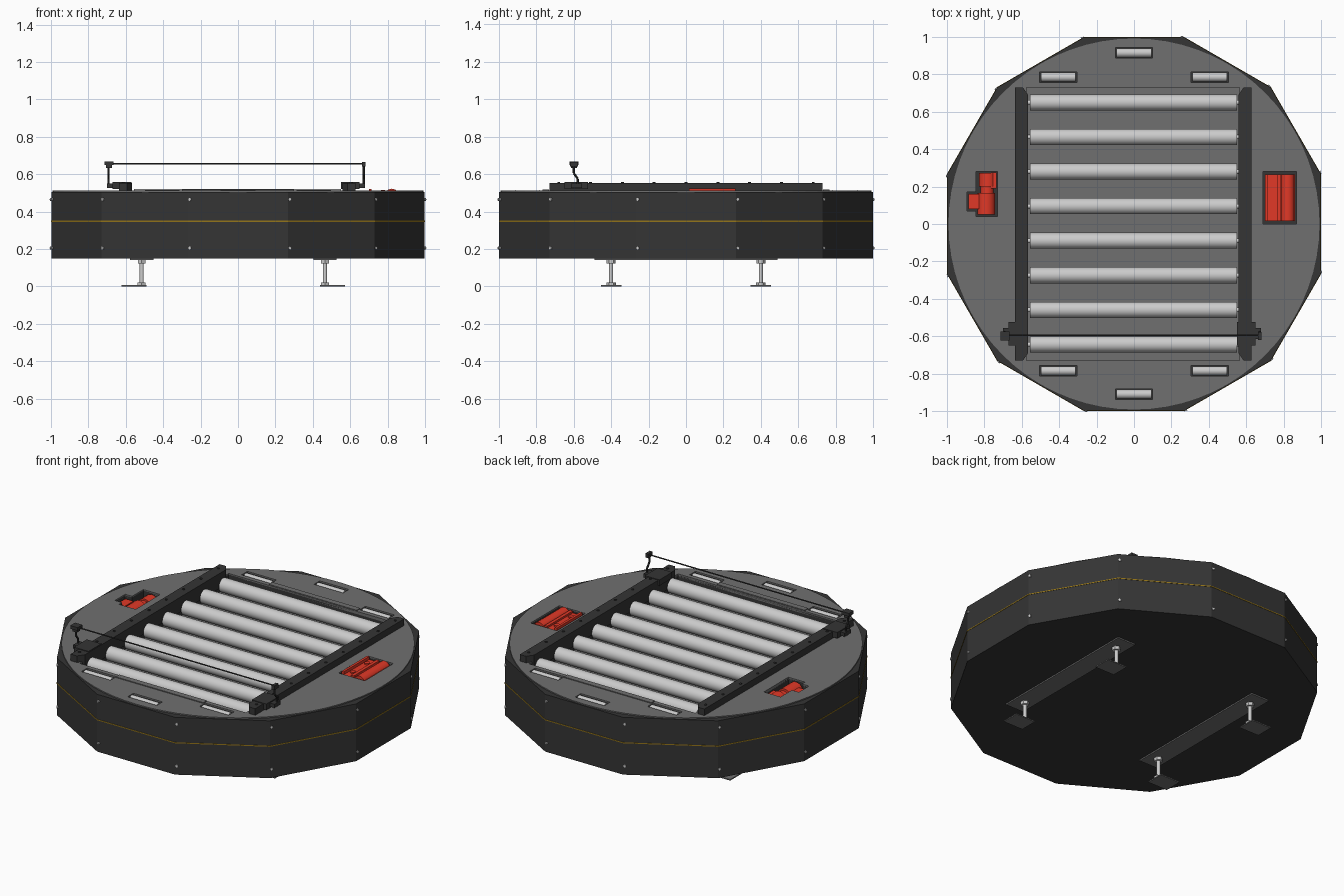
import bpy, bmesh, math
from mathutils import Vector, Matrix

if "Cube" in bpy.data.objects:
    bpy.data.objects.remove(bpy.data.objects["Cube"])


def material(name, r, g, b):
    m = bpy.data.materials.new(name)
    m.diffuse_color = (r, g, b, 1)
    m.use_nodes = True
    m.node_tree.nodes["Principled BSDF"].inputs["Base Color"].default_value = m.diffuse_color
    return m


DARK = material("dark_paint", 0.035, 0.035, 0.035)
GREY = material("grey_plate", 0.16, 0.16, 0.16)
STEEL = material("steel", 0.55, 0.55, 0.55)
RED = material("red_paint", 0.75, 0.04, 0.02)
AMBER = material("amber_line", 0.3, 0.18, 0.01)


def finish(bm, name, mat, smooth=False):
    bmesh.ops.recalc_face_normals(bm, faces=bm.faces)
    me = bpy.data.meshes.new(name)
    bm.to_mesh(me)
    bm.free()
    ob = bpy.data.objects.new(name, me)
    bpy.context.collection.objects.link(ob)
    if mat:
        me.materials.append(mat)
    if smooth:
        bpy.ops.object.select_all(action='DESELECT')
        ob.select_set(True)
        bpy.context.view_layer.objects.active = ob
        bpy.ops.object.shade_smooth_by_angle(angle=math.radians(35))
    return ob


def add_box(bm, x0, x1, y0, y1, z0, z1):
    m = Matrix.Translation(((x0 + x1) / 2, (y0 + y1) / 2, (z0 + z1) / 2))
    bmesh.ops.create_cube(bm, size=1, matrix=m @ Matrix.Diagonal((x1 - x0, y1 - y0, z1 - z0, 1)))


def boxes(name, mat, *dims):
    bm = bmesh.new()
    for d in dims:
        add_box(bm, *d)
    return finish(bm, name, mat)


def add_rod(bm, a, b, r, seg=20):
    a, b = Vector(a), Vector(b)
    rot = (b - a).to_track_quat('Z', 'Y').to_matrix().to_4x4()
    bmesh.ops.create_cone(bm, cap_ends=True, segments=seg, radius1=r, radius2=r,
                          depth=(b - a).length, matrix=Matrix.Translation((a + b) / 2) @ rot)


def rods(name, mat, *items, seg=20):
    bm = bmesh.new()
    for a, b, r in items:
        add_rod(bm, a, b, r, seg)
    return finish(bm, name, mat, True)


def prism(name, mat, pts, z0, z1):
    bm = bmesh.new()
    f = bm.faces.new([bm.verts.new((x, y, z0)) for x, y in pts])
    ext = bmesh.ops.extrude_face_region(bm, geom=[f])
    bmesh.ops.translate(bm, vec=(0, 0, z1 - z0),
                        verts=[v for v in ext['geom'] if isinstance(v, bmesh.types.BMVert)])
    return finish(bm, name, mat)


def ring(n, r, off=0.0):
    return [(r * math.cos(off + math.tau * i / n), r * math.sin(off + math.tau * i / n)) for i in range(n)]


# twelve-sided base and round top plate
R = 1 / math.cos(math.radians(15))
OFF = math.radians(15)
base = prism("base_housing", DARK, ring(12, R - 0.002, OFF), 0.15, 0.505)
plate = prism("turntable_plate", GREY, ring(72, 0.992), 0.495, 0.512)
prism("amber_stripe", AMBER, ring(12, R, OFF), 0.345, 0.351)

# pockets cut through plate and base
pads = [(sx * 0.405, sy * 0.785) for sx in (-1, 1) for sy in (-1, 1)] + [(0, 0.915), (0, -0.91)]
cutter = boxes("pocket_cutter", None,
               (-0.575, 0.565, -0.73, 0.73, 0.42, 0.6),
               (-0.845, -0.73, 0.04, 0.28, 0.40, 0.6),
               (-0.893, -0.82, 0.07, 0.17, 0.40, 0.6),
               (0.69, 0.87, 0.0, 0.28, 0.40, 0.6),
               *[(x - 0.1, x + 0.1, y - 0.028, y + 0.028, 0.43, 0.6) for x, y in pads])
cutter.hide_render = True
for ob in (base, plate):
    mod = ob.modifiers.new("pockets", 'BOOLEAN')
    mod.operation = 'DIFFERENCE'
    mod.solver = 'EXACT'
    mod.use_self = True
    mod.object = cutter
    bpy.context.view_layer.objects.active = ob
    bpy.ops.object.modifier_apply(modifier=mod.name)
bpy.data.objects.remove(cutter)
boxes("conveyor_floor", GREY, (-0.574, 0.564, -0.729, 0.729, 0.415, 0.43))

# skirt bolts at each corner
rods("skirt_bolts", STEEL, *[((x * 0.99, y * 0.99, z), (x * 1.002, y * 1.002, z), 0.008)
                             for x, y in ring(12, R, OFF + 0.01) for z in (0.205, 0.465)], seg=10)

# conveyor rollers with axles
for i in range(8):
    y = 0.65 - i * 0.1848
    rods(f"conveyor_roller_{i + 1}", STEEL, ((-0.557, y, 0.477), (0.55, y, 0.477), 0.043),
         ((-0.58, y, 0.477), (0.57, y, 0.477), 0.012), seg=32)

# support rollers in the small slots
for i, (x, y) in enumerate(pads):
    rods(f"support_roller_{i + 1}", STEEL, ((x - 0.093, y, 0.49), (x + 0.093, y, 0.49), 0.024))

# side rails with chamfered inner ends, and their bolts
for side, s in (("left", -1), ("right", 1)):
    c = -0.004
    prism(f"{side}_rail", DARK,
          [(c + s * x, y) for x, y in ((0.633, -0.73), (0.633, 0.73), (0.59, 0.73), (0.562, 0.69),
                                       (0.562, -0.69), (0.59, -0.73))], 0.46, 0.553)
    rods(f"{side}_rail_bolts", DARK, *[((c + s * 0.607, -0.68 + k * 0.17, 0.55),
                                        (c + s * 0.607, -0.68 + k * 0.17, 0.557), 0.008)
                                       for k in range(9)], seg=8)

# thin cover strips at both ends of the conveyor
boxes("end_strips", GREY, *[(-0.3, 0.3, min(s * 0.733, s * 0.768), max(s * 0.733, s * 0.768), 0.505, 0.517)
                            for s in (-1, 1)])

# light barrier: clamp brackets, bent posts, heads and beam
for side, s, c in (("left", -1, -0.01), ("right", 1, -0.01)):
    boxes(f"{side}_sensor_clamp", DARK,
          (*sorted((c + s * 0.56, c + s * 0.66)), -0.65, -0.525, 0.52, 0.557),
          (*sorted((c + s * 0.65, c + s * 0.69)), -0.615, -0.555, 0.527, 0.55))
    x = c + s * 0.682
    path = [(x, -0.58, 0.53), (x, -0.578, 0.575), (x, -0.6, 0.605), (x, -0.6, 0.655)]
    rods(f"{side}_sensor_post", DARK, *[(p, q, 0.006) for p, q in zip(path, path[1:])], seg=10)
boxes("left_sensor_head", DARK, (-0.715, -0.665, -0.622, -0.575, 0.648, 0.668),
      (-0.705, -0.675, -0.615, -0.582, 0.632, 0.65))
boxes("right_sensor_head", DARK, (0.664, 0.683, -0.62, -0.578, 0.64, 0.666))
rods("light_beam", DARK, ((-0.69, -0.595, 0.655), (0.672, -0.595, 0.655), 0.004), seg=8)

# left drive: angled gear motor in its pocket
rods("drive_motor", RED, ((-0.79, 0.05, 0.455), (-0.79, 0.165, 0.455), 0.048),
     ((-0.785, 0.16, 0.455), (-0.785, 0.2, 0.455), 0.035),
     ((-0.782, 0.2, 0.455), (-0.782, 0.272, 0.455), 0.046), seg=24)
boxes("drive_gearbox", RED, (-0.885, -0.83, 0.08, 0.16, 0.42, 0.49),
      (-0.765, -0.735, 0.19, 0.275, 0.42, 0.49))

# right drive: ribbed housing standing slightly proud of the plate
boxes("drive_housing", RED, (0.7, 0.86, 0.015, 0.265, 0.40, 0.502),
      (0.7, 0.715, 0.015, 0.265, 0.5, 0.52), (0.765, 0.785, 0.015, 0.265, 0.5, 0.514))
rods("drive_housing_barrel", RED, ((0.822, 0.016, 0.485), (0.822, 0.264, 0.485), 0.037), seg=24)
rods("drive_housing_caps", RED, *[((0.74, y, 0.5), (0.74, y, 0.51), 0.016) for y in (0.07, 0.21)])

# legs: mounting bars, threaded posts with nuts, floor plates
for side, s in (("left", -1), ("right", 1)):
    c = -0.025
    x = c + s * 0.49
    boxes(f"{side}_leg_bar", GREY, (x - 0.062, x + 0.062, -0.49, 0.49, 0.142, 0.152))
    for end, y in (("front", -0.4), ("back", 0.4)):
        rods(f"{side}_{end}_leg_post", STEEL, ((x, y, 0.005), (x, y, 0.145), 0.011))
        rods(f"{side}_{end}_leg_nuts", STEEL, ((x, y, 0.007), (x, y, 0.022), 0.025),
             ((x, y, 0.122), (x, y, 0.143), 0.024), seg=6)
        f = c + s * 0.53
        boxes(f"{side}_{end}_foot", GREY, (f - 0.067, f + 0.067, y - 0.055, y + 0.055, 0, 0.007))
